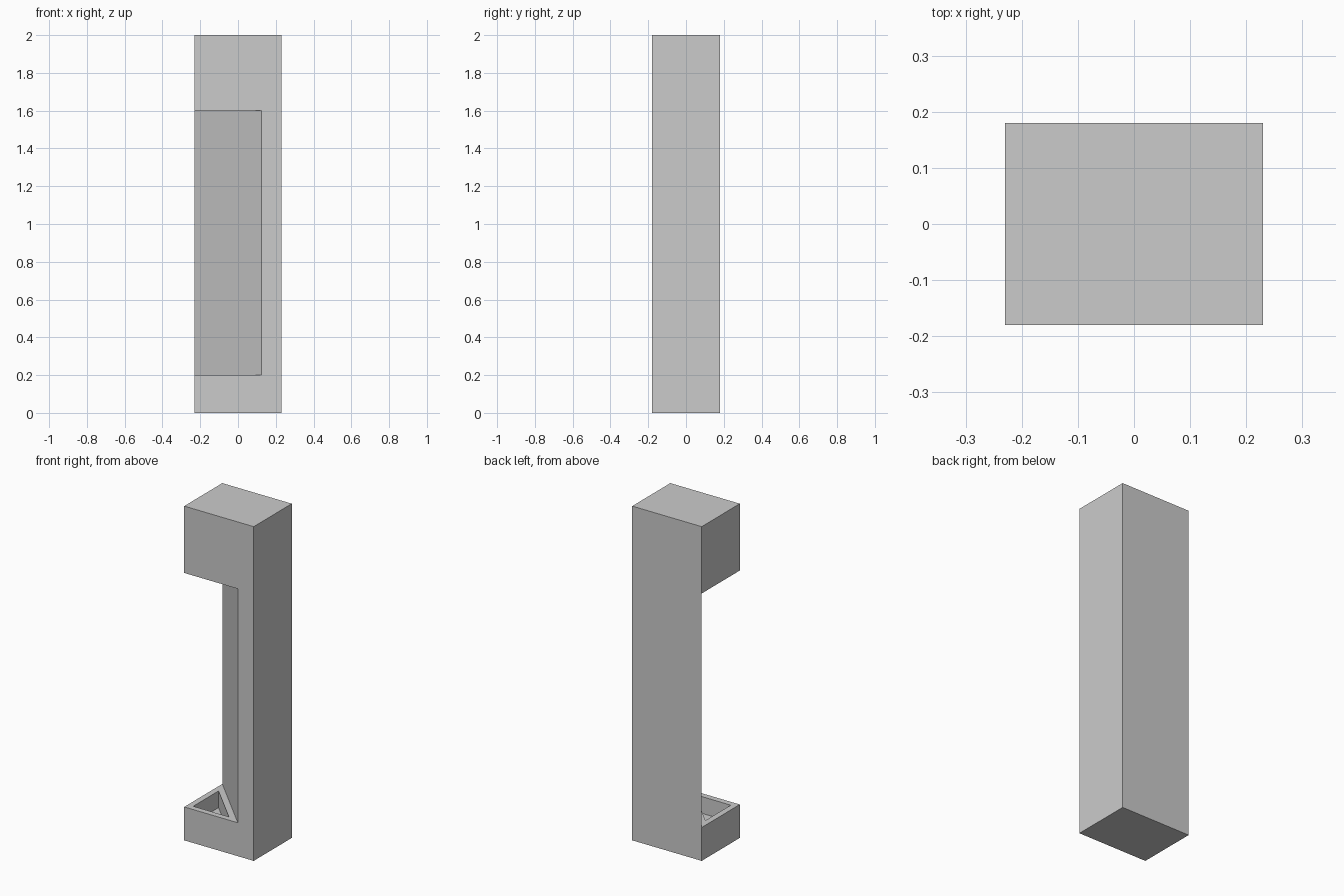
import bpy, bmesh

if "Cube" in bpy.data.objects:
    bpy.data.objects.remove(bpy.data.objects["Cube"])

# Plan outline of the post: A is the corner that the opening cuts away along B-E
PLAN = {"A": (-0.23, -0.18), "B": (0.125, -0.18), "C": (0.23, -0.18),
        "D": (0.23, 0.18), "E": (-0.23, 0.18)}
LEVELS = [0.0, 0.2, 1.6, 2.0]
FULL, CUT = "ABCDE", "BCDE"

bm = bmesh.new()
v = [{k: bm.verts.new((x, y, z)) for k, (x, y) in PLAN.items()} for z in LEVELS]

# Side walls: base block, cut-away column, head block
for i, ring in enumerate((FULL, CUT, FULL)):
    for a, b in zip(ring, ring[1:] + ring[0]):
        bm.faces.new((v[i][a], v[i][b], v[i + 1][b], v[i + 1][a]))

# Bottom, top, underside of the head, and shelf of the base
bm.faces.new([v[0][k] for k in reversed(FULL)])
bm.faces.new([v[3][k] for k in FULL])
bm.faces.new([v[2][k] for k in "AEB"])
shelf = bm.faces.new([v[1][k] for k in "ABE"])
bm.normal_update()

# Triangular pocket sunk into the shelf
bmesh.ops.inset_individual(bm, faces=[shelf], thickness=0.035, use_even_offset=True)
floor = bmesh.ops.extrude_discrete_faces(bm, faces=[shelf])["faces"][0]
bmesh.ops.translate(bm, verts=list(floor.verts), vec=(0, 0, -0.1))
bmesh.ops.recalc_face_normals(bm, faces=bm.faces[:])

mesh = bpy.data.meshes.new("notched_post")
bm.to_mesh(mesh)
bm.free()
post = bpy.data.objects.new("notched_post", mesh)
bpy.context.collection.objects.link(post)
